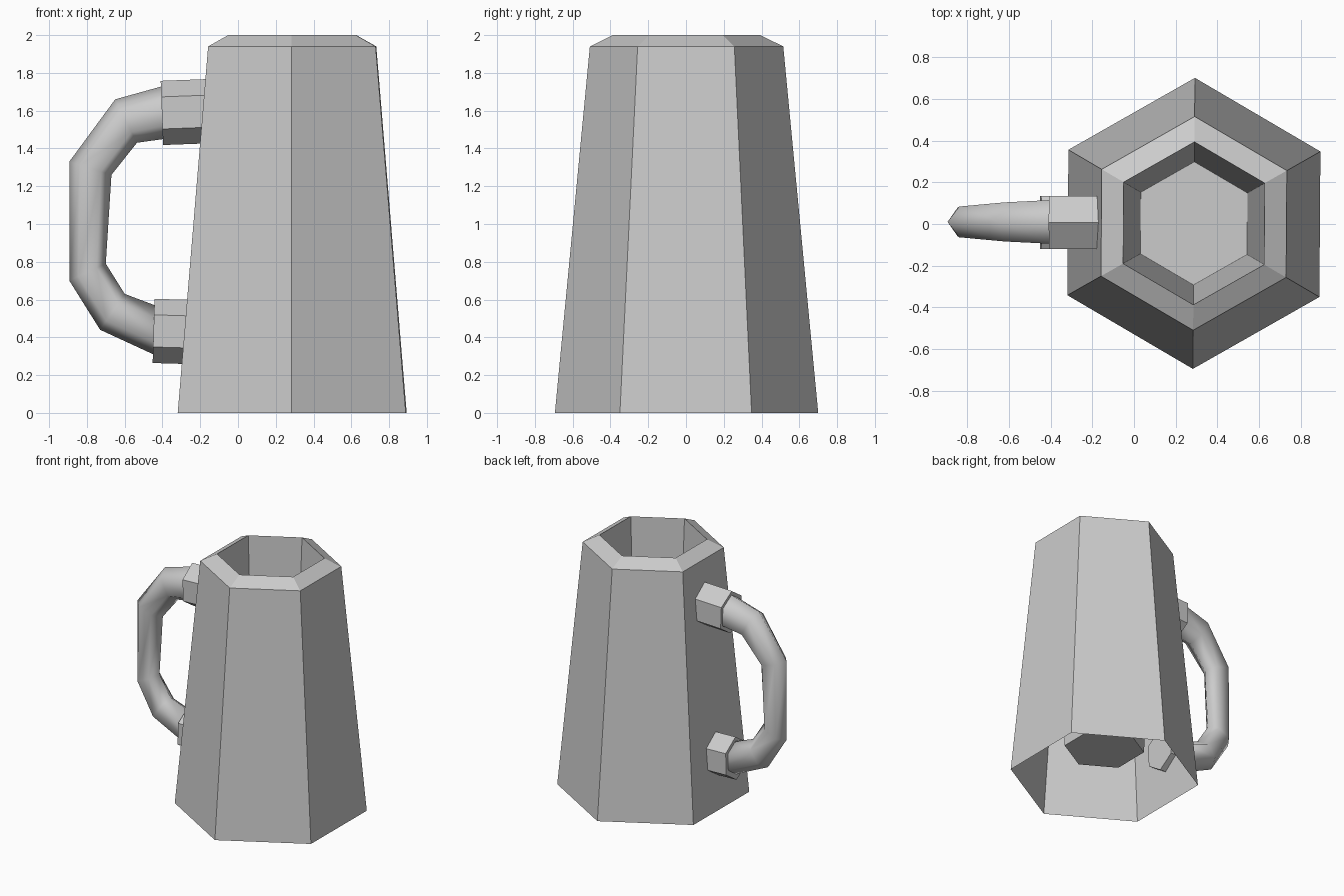
import bpy, math
from mathutils import Vector

if "Cube" in bpy.data.objects:
    bpy.data.objects.remove(bpy.data.objects["Cube"])


def loft(name, rings, cap_start=False, cap_end=False, smooth=False):
    """Skin a list of equal-length vertex rings."""
    n = len(rings[0])
    verts = [v for ring in rings for v in ring]
    faces = []
    for k in range(len(rings) - 1):
        for i in range(n):
            j = (i + 1) % n
            faces.append((k * n + i, k * n + j, (k + 1) * n + j, (k + 1) * n + i))
    if cap_start:
        faces.append(tuple(reversed(range(n))))
    if cap_end:
        faces.append(tuple(range((len(rings) - 1) * n, len(rings) * n)))
    mesh = bpy.data.meshes.new(name)
    mesh.from_pydata([tuple(v) for v in verts], [], faces)
    for p in mesh.polygons:
        p.use_smooth = smooth
    mesh.update()
    obj = bpy.data.objects.new(name, mesh)
    bpy.context.collection.objects.link(obj)
    return obj


def hexagon(center, u, v):
    """Six points around center, first vertex along u."""
    return [center + u * math.cos(math.radians(60 * i)) + v * math.sin(math.radians(60 * i))
            for i in range(6)]


# Mug body: open underside, tapered wall, bevelled rim, inner cup with floor
turn = math.radians(-0.4)
ux = Vector((math.cos(turn), math.sin(turn), 0))
uy = Vector((-math.sin(turn), math.cos(turn), 0))
profile = [(0.697, 0.0), (0.512, 1.94), (0.39, 2.0), (0.295, 0.24)]
rings = [hexagon(Vector((0.287, 0.003, z)), uy * r, ux * -r) for r, z in profile]
loft("mug_body", rings, cap_end=True)

# Hexagonal lugs that hold the handle to the wall
Y = Vector((0, 1, 0))
for name, a, b in (("upper_lug", (-0.403, 1.588), (-0.163, 1.597)),
                   ("lower_lug", (-0.447, 0.434), (-0.240, 0.428))):
    p, q = Vector((a[0], 0.008, a[1])), Vector((b[0], 0.008, b[1]))
    up = (q - p).normalized().cross(Y) * 0.17
    loft(name, [hexagon(c, up, Y * -0.147) for c in (p, q)], True, True)

# Handle: six-sided smooth tube, given by outer and inner edge of each ring
edges = [((-0.38, 1.735), (-0.38, 1.452)), ((-0.65, 1.66), (-0.535, 1.43)),
         ((-0.893, 1.33), (-0.67, 1.26)), ((-0.893, 0.70), (-0.70, 0.79)),
         ((-0.73, 0.44), (-0.60, 0.63)), ((-0.42, 0.297), (-0.42, 0.562))]
widths = [0.122, 0.108, 0.085, 0.08, 0.098, 0.115]
rings = []
for (o, i), w in zip(edges, widths):
    outer, inner = Vector((o[0], 0.01, o[1])), Vector((i[0], 0.01, i[1]))
    rings.append(hexagon((outer + inner) / 2, (outer - inner) / 2, Y * w))
loft("handle", rings, True, True, smooth=True)
for ob in bpy.context.collection.objects:
    # consistent outward normals
    if ob.name == "handle":
        bpy.context.view_layer.objects.active = ob
        ob.select_set(True)
        bpy.ops.object.mode_set(mode='EDIT')
        bpy.ops.mesh.select_all(action='SELECT')
        bpy.ops.mesh.normals_make_consistent(inside=False)
        bpy.ops.object.mode_set(mode='OBJECT')
        bpy.ops.object.shade_smooth_by_angle(angle=math.radians(75))
